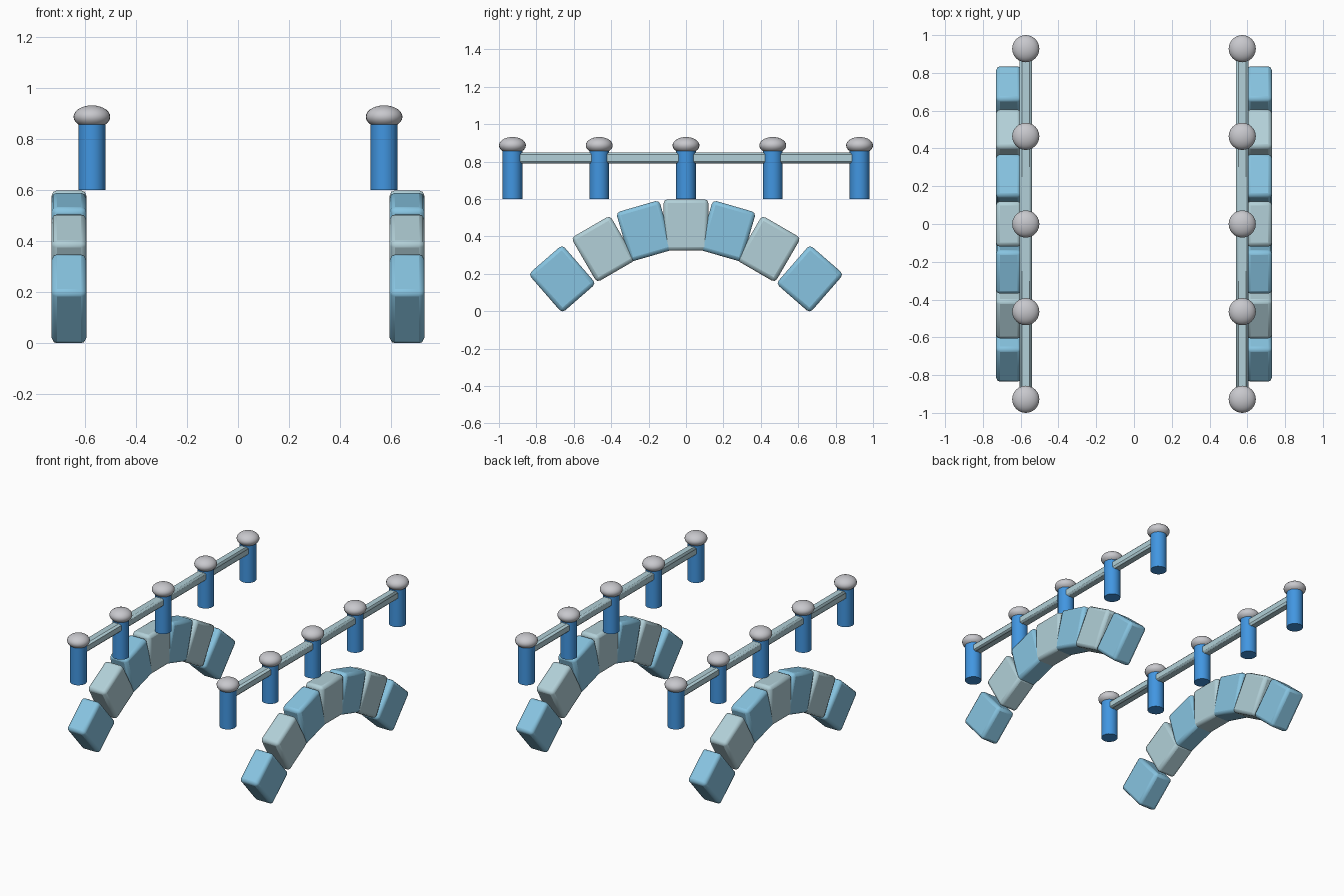
import bpy, math

if "Cube" in bpy.data.objects:
    bpy.data.objects.remove(bpy.data.objects["Cube"])


def material(name, rgb):
    m = bpy.data.materials.new(name)
    m.diffuse_color = (*rgb, 1.0)
    m.use_nodes = True
    m.node_tree.nodes["Principled BSDF"].inputs["Base Color"].default_value = m.diffuse_color
    return m


SKY = material("sky_blue", (0.243, 0.552, 0.752))
PALE = material("pale_grey_blue", (0.445, 0.631, 0.686))
BLUE = material("strong_blue", (0.054, 0.305, 0.752))
SILVER = material("silver_grey", (0.578, 0.578, 0.61))


def finish(name, mat, angle=35):
    o = bpy.context.object
    o.name = name
    o.data.materials.append(mat)
    bpy.ops.object.shade_smooth_by_angle(angle=math.radians(angle))
    return o


def box(name, size, loc, mat, bevel, segments, tilt=0.0):
    bpy.ops.mesh.primitive_cube_add(size=1, location=loc, rotation=(tilt, 0, 0))
    bpy.context.object.scale = size
    bpy.ops.object.transform_apply(location=False, rotation=False, scale=True)
    o = finish(name, mat)
    b = o.modifiers.new("edge_bevel", 'BEVEL')
    b.width = bevel
    b.segments = segments
    b.limit_method = 'ANGLE'
    return o


for side, s in (("left", -1), ("right", 1)):
    # Arch of seven tilted stones following a parabola
    for k in range(-3, 4):
        y = 0.2207 * k
        z = 0.461 - 0.032 * k * k
        slope = -2 * 0.032 * k / 0.2207
        box(f"{side}_arch_stone_{k + 4}", (0.136, 0.24, 0.275),
            (s * 0.663, y, z), SKY if k % 2 else PALE, 0.021, 2,
            math.atan(slope))

    # Handrail running through the posts
    box(f"{side}_rail", (0.064, 1.856, 0.06), (s * 0.573, 0, 0.819),
        PALE, 0.012, 1)

    # Posts with flattened round caps
    for i in range(5):
        y = -0.928 + 0.464 * i
        bpy.ops.mesh.primitive_cylinder_add(
            vertices=16, radius=0.053, depth=0.27,
            location=(s * 0.573, y, 0.735))
        finish(f"{side}_post_{i + 1}", BLUE)
        bpy.ops.mesh.primitive_uv_sphere_add(
            segments=24, ring_count=14, radius=0.072,
            location=(s * 0.573, y, 0.887))
        bpy.context.object.scale = (1, 1, 0.62)
        bpy.ops.object.transform_apply(location=False, rotation=False, scale=True)
        finish(f"{side}_post_cap_{i + 1}", SILVER, 60)
